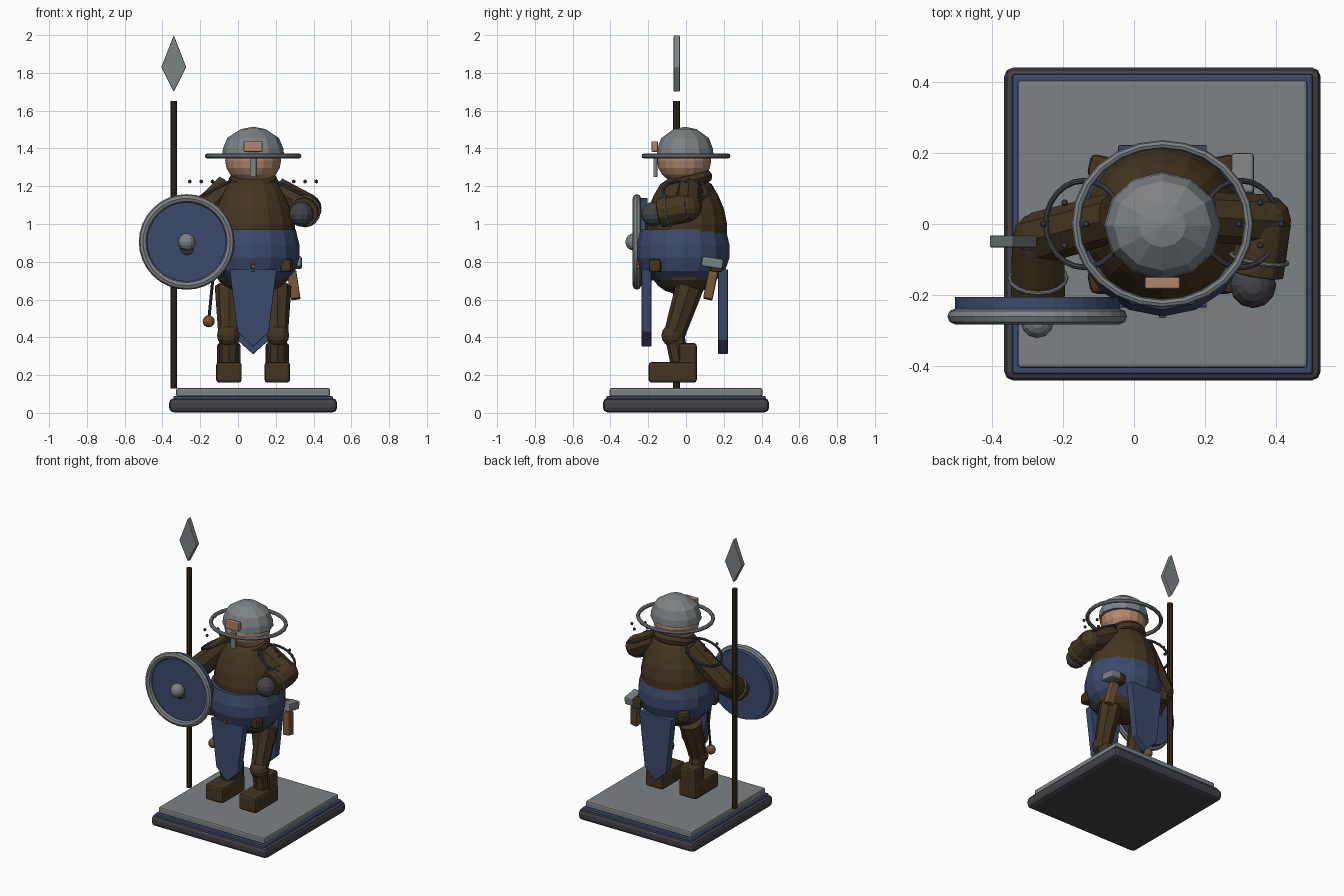
import bpy
import bmesh
import math
from mathutils import Vector, Matrix

default = bpy.data.objects.get("Cube")
if default:
    bpy.data.objects.remove(default, do_unlink=True)


def material(name, r, g, b):
    m = bpy.data.materials.new(name)
    m.use_nodes = True
    m.diffuse_color = (r, g, b, 1)
    m.node_tree.nodes["Principled BSDF"].inputs["Base Color"].default_value = (r, g, b, 1)
    return m


STEEL = material("steel grey", .20, .225, .24)
IRON = material("dark iron", .055, .055, .066)
BLUE = material("blue cloth", .045, .068, .15)
LEATHER = material("brown leather", .058, .036, .015)
WOOD = material("dark wood", .035, .023, .010)
TAN = material("tan wood", .17, .085, .035)
SKIN = material("skin", .44, .24, .15)

CX = 0.08  # centre line of the figure


def finish(name, bm, mat, bevel=0):
    bmesh.ops.recalc_face_normals(bm, faces=bm.faces)
    mesh = bpy.data.meshes.new(name)
    bm.to_mesh(mesh)
    bm.free()
    mesh.materials.append(mat)
    ob = bpy.data.objects.new(name, mesh)
    bpy.context.collection.objects.link(ob)
    if bevel:
        mod = ob.modifiers.new("bevel", 'BEVEL')
        mod.width = bevel
        mod.segments = 2
    return ob


def box(name, centre, size, mat, bevel=.01, rot=(0, 0, 0)):
    bm = bmesh.new()
    bmesh.ops.create_cube(bm, size=1, matrix=Matrix.Diagonal((*size, 1)))
    ob = finish(name, bm, mat, bevel)
    ob.location, ob.rotation_euler = centre, rot
    return ob


def ball(name, centre, radius, mat, segs=12, squash=(1, 1, 1)):
    bm = bmesh.new()
    bmesh.ops.create_uvsphere(bm, u_segments=segs, v_segments=segs * 2 // 3, radius=radius)
    ob = finish(name, bm, mat)
    ob.location, ob.scale = centre, squash
    return ob


def rod(name, start, end, r1, r2, mat, segs=8, bevel=0):
    a, b = Vector(start), Vector(end)
    bm = bmesh.new()
    bmesh.ops.create_cone(bm, cap_ends=True, segments=segs, radius1=r1, radius2=r2,
                          depth=(b - a).length)
    ob = finish(name, bm, mat, bevel)
    ob.location = (a + b) / 2
    ob.rotation_euler = (b - a).to_track_quat('Z', 'Y').to_euler()
    return ob


def ring(name, centre, major, minor, mat, rot=(0, 0, 0), squash=(1, 1, 1), segs=28):
    bpy.ops.mesh.primitive_torus_add(location=centre, rotation=rot, major_radius=major,
                                     minor_radius=minor, major_segments=segs, minor_segments=8)
    ob = bpy.context.object
    ob.name, ob.scale = name, squash
    ob.data.materials.append(mat)
    return ob


def lathe(name, profile, mat, squash_y=1, y=0, segs=16):
    bm = bmesh.new()
    verts = [bm.verts.new((r, 0, z)) for r, z in profile]
    edges = [bm.edges.new(pair) for pair in zip(verts, verts[1:])]
    bmesh.ops.spin(bm, geom=verts + edges, cent=(0, 0, 0), axis=(0, 0, 1),
                   angle=math.tau, steps=segs, use_merge=False)
    bmesh.ops.remove_doubles(bm, verts=bm.verts, dist=.0005)
    bmesh.ops.holes_fill(bm, edges=[e for e in bm.edges if e.is_boundary], sides=0)
    ob = finish(name, bm, mat)
    ob.location, ob.scale = (CX, y, 0), (1, squash_y, 1)
    return ob


def panel(name, outline, y0, y1, mat, bevel=.004):
    bm = bmesh.new()
    face = bm.faces.new([bm.verts.new((x, y0, z)) for x, z in outline])
    geom = bmesh.ops.extrude_face_region(bm, geom=[face])["geom"]
    bmesh.ops.translate(bm, vec=(0, y1 - y0, 0),
                        verts=[v for v in geom if isinstance(v, bmesh.types.BMVert)])
    return finish(name, bm, mat, bevel)


# Stepped plinth
box("plinth_base", (CX, 0, .04), (.89, .88, .075), IRON, .025)
box("plinth_trim", (CX, 0, .075), (.845, .845, .03), BLUE, .008)
box("plinth_top", (CX, 0, .108), (.815, .81, .046), STEEL, .01)

# Boots and legs
for side, s in (("right", -1), ("left", 1)):
    x = CX + s * .128
    box(side + "_boot_foot", (x, -.07, .215), (.135, .255, .11), LEATHER, .016)
    box(side + "_boot_shaft", (x, .01, .265), (.125, .095, .21), LEATHER, .016)
    rod(side + "_shin", (x, -.03, .25), (x, -.06, .41), .05, .052, LEATHER)
    ball(side + "_knee", (x + s * .003, -.07, .41), .06, LEATHER)
    rod(side + "_thigh", (x, -.06, .42), (x, .02, .67), .057, .075, LEATHER)

# Torso, hips and waist sash
ball("hips", (CX, -.01, .74), .17, LEATHER, 16, (1.15, 1, .68))
lathe("torso", [(.19, .80), (.22, .92), (.222, 1.0), (.205, 1.08), (.175, 1.15),
                (.14, 1.21), (.08, 1.25)], LEATHER, .98)
lathe("waist_sash", [(.17, .70), (.222, .75), (.245, .82), (.245, .89), (.226, .97)],
      BLUE, 1, -.015)
for i, (sx, sy) in enumerate(((-1, -1), (1, -1), (-1, 1), (1, 1))):
    box("hip_pouch_%d" % (i + 1), (CX + sx * .175, sy * .16, .78), (.065, .065, .07),
        LEATHER, .015, (0, 0, .2 * sx * sy))
box("belt_stud", (CX, -.255, .775), (.02, .02, .025), TAN, .004)

# Hanging cloth panels
for name, y, corner, tip in (("front_cloth", -.235, .43, .35), ("back_cloth", .17, .385, .31)):
    half = [(.125, .76), (.083, corner)]
    outline = [(CX + x, z) for x, z in half] + [(CX, tip)]
    outline += [(CX - x, z) for x, z in reversed(half)]
    panel(name, outline, y, y + .052, BLUE)

# Collar, head and brimmed helmet
ring("collar", (CX, .01, 1.225), .098, .036, LEATHER, (.28, 0, 0), segs=16)
ball("head", (CX, -.01, 1.335), .148, SKIN, 16, (1, .97, .85))
lathe("helmet_dome", [(.165, 1.355), (.16, 1.40), (.137, 1.455), (.066, 1.502), (0, 1.515)],
      STEEL, .92, -.005, 12)
ring("helmet_brim", (CX, 0, 1.36), .243, .013, STEEL, squash=(1, .92, 1), segs=24)
box("helmet_badge", (CX, -.166, 1.41), (.10, .034, .056), SKIN, .006)
box("nose_guard", (CX, -.162, 1.303), (.035, .02, .11), STEEL, .004)

# Arms: shoulder, elbow, wrist and hand of each side
ARMS = (("right", (-.05, .02, 1.20), (-.27, -.04, .98), (-.27, -.195, .88), (-.27, -.215, .872), .05),
        ("left", (.20, .02, 1.18), (.37, .01, 1.085), (.345, -.14, 1.06), (.335, -.172, 1.052), .065))
for side, shoulder, elbow, wrist, hand, size in ARMS:
    rod(side + "_upper_arm", shoulder, elbow, .07, .074, LEATHER)
    ball(side + "_elbow", elbow, .072, LEATHER)
    rod(side + "_forearm", elbow, wrist, .076, .08, LEATHER, 10, .006)
    ball(side + "_hand", hand, size, IRON)
    a, b = Vector(elbow), Vector(wrist)
    ring(side + "_cuff", a.lerp(b, .72), .08, .006, STEEL,
         (b - a).to_track_quat('Z', 'Y').to_euler(), segs=16)

# Shoulder hoops with floating rivets
for side, s in (("right", -1), ("left", 1)):
    ring(side + "_shoulder_hoop", (CX + s * .22, 0, 1.175), .122, .008, IRON,
         (0, s * .48, 0), segs=24)
    for i in range(4):
        a = i * math.tau / 4
        ball("%s_rivet_%d" % (side, i + 1),
             (CX + s * .275 + .06 * math.cos(a), .06 * math.sin(a), 1.225), .01, IRON, 8)

# Round shield
SX, SZ = -.272, .905
rod("shield_disc", (SX, -.205, SZ), (SX, -.247, SZ), .232, .232, BLUE, 32)
ring("shield_rim", (SX, -.26, SZ), .231, .022, STEEL, (math.pi / 2, 0, 0), segs=32)
ball("shield_boss", (SX, -.275, SZ), .046, STEEL)

# Spear
rod("spear_shaft", (-.34, -.05, .13), (-.34, -.05, 1.65), .018, .018, WOOD, 8)
panel("spear_head", [(-.34, 1.70), (-.274, 1.83), (-.34, 2.0), (-.406, 1.83)],
      -.066, -.032, STEEL)

# Hammer on the left hip
box("hammer_handle", (.295, .13, .675), (.05, .05, .15), TAN, .006, (-.2, -.15, 0))
box("hammer_head", (.305, .14, .795), (.065, .115, .055), STEEL, .01, (-.15, 0, 0))

# Corded charm on the right hip
rod("charm_cord", (-.13, -.05, .74), (-.155, -.05, .49), .008, .008, WOOD, 6)
ball("charm_ball", (-.155, -.05, .485), .032, TAN)
